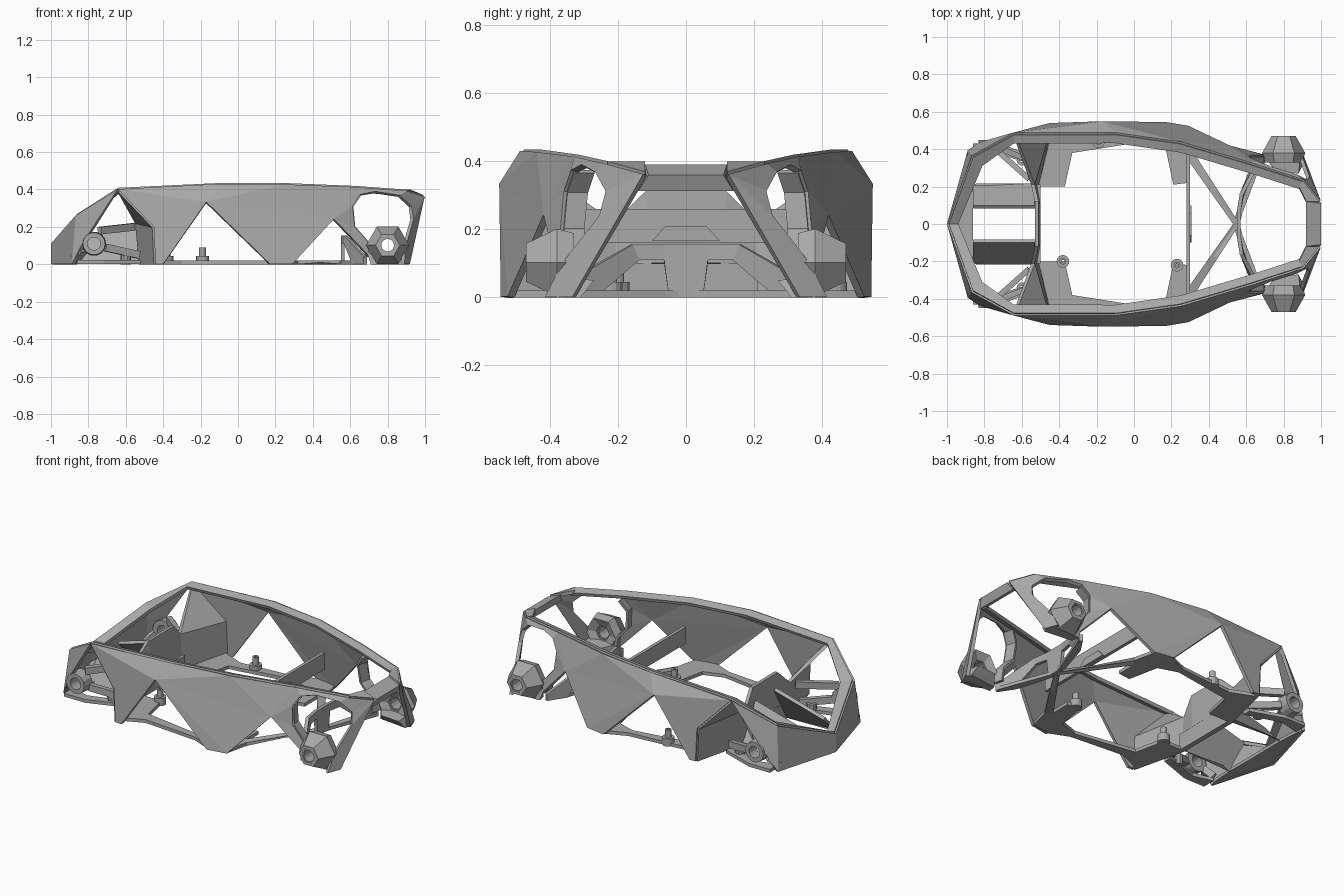
import bpy
import bmesh
import math
from mathutils import Vector, Matrix

default_cube = bpy.data.objects.get("Cube")
if default_cube:
    bpy.data.objects.remove(default_cube, do_unlink=True)

grey = bpy.data.materials.new("plain grey")
grey.use_nodes = True
grey.diffuse_color = (0.4, 0.4, 0.4, 1)
grey.node_tree.nodes["Principled BSDF"].inputs["Base Color"].default_value = (0.4, 0.4, 0.4, 1)


def finish(name, bm, mirror=False, thickness=0):
    """Turn a bmesh into an object, optionally mirrored across y and thickened."""
    bmesh.ops.recalc_face_normals(bm, faces=bm.faces)
    mesh = bpy.data.meshes.new(name)
    bm.to_mesh(mesh)
    bm.free()
    mesh.materials.append(grey)
    obj = bpy.data.objects.new(name, mesh)
    bpy.context.collection.objects.link(obj)
    if mirror:
        mod = obj.modifiers.new("mirror", 'MIRROR')
        mod.use_axis = (False, True, False)
    if thickness:
        mod = obj.modifiers.new("wall", 'SOLIDIFY')
        mod.thickness = thickness
        mod.offset = 0
    return obj


def shell(name, points, faces, thickness=0.02, mirror=True):
    """Faceted sheet from named points."""
    bm = bmesh.new()
    verts = {}
    for face in faces:
        for key in face.split():
            if key not in verts:
                verts[key] = bm.verts.new(points[key])
        bm.faces.new([verts[key] for key in face.split()])
    return finish(name, bm, mirror, thickness)


def box(name, low, high):
    bm = bmesh.new()
    low, high = Vector(low), Vector(high)
    size = Matrix.Diagonal((*(high - low), 1))
    bmesh.ops.create_cube(bm, size=1, matrix=Matrix.Translation((low + high) / 2) @ size)
    return finish(name, bm)


def strut(name, start, end, width, height):
    """Mirrored square bar between two points."""
    bm = bmesh.new()
    start, end = Vector(start), Vector(end)
    way = end - start
    turn = way.to_track_quat('Z', 'Y').to_matrix().to_4x4()
    size = Matrix.Diagonal((width, height, way.length, 1))
    bmesh.ops.create_cube(bm, size=1, matrix=Matrix.Translation((start + end) / 2) @ turn @ size)
    return finish(name, bm, True)


def lathe(name, centre, profile, sides, along_y=False, mirror=False):
    """Revolve a closed (radius, height) loop, about z or y."""
    bm = bmesh.new()
    turn = Matrix.Rotation(-math.pi / 2, 4, 'X') if along_y else Matrix.Identity(4)
    place = Matrix.Translation(centre) @ turn
    rings = []
    for i in range(sides):
        a = math.tau * i / sides
        rings.append([bm.verts.new(place @ Vector((r * math.cos(a), r * math.sin(a), h)))
                      for r, h in profile])
    count = len(profile)
    for i in range(sides):
        here, there = rings[i], rings[(i + 1) % sides]
        for j in range(count):
            k = (j + 1) % count
            bm.faces.new((here[j], here[k], there[k], there[j]))
    return finish(name, bm, mirror)


# Body side: nose, upper rim, panels between the triangular openings
body = {
    "nose_low": (-0.99, 0, 0), "nose_top": (-0.99, 0, 0.11),
    "brow": (-0.86, 0.36, 0.26), "toe": (-0.88, 0.39, 0), "arch_front": (-0.82, 0.43, 0.12),
    "peak": (-0.64, 0.48, 0.4), "elbow": (-0.45, 0.53, 0.2),
    "foot_a": (-0.44, 0.53, 0), "foot_b": (-0.4, 0.53, 0),
    "mid": (-0.17, 0.54, 0.33), "rim_mid": (-0.1, 0.48, 0.425), "rim_back": (0.25, 0.43, 0.425),
    "vee_a": (0.17, 0.535, 0), "vee_b": (0.29, 0.515, 0), "notch": (0.51, 0.41, 0.24),
    "shoulder": (0.62, 0.32, 0.41), "rim_rear": (0.9, 0.23, 0.39), "tail": (0.99, 0.12, 0.36),
    "ring_a": (0.7, 0.36, 0.04), "ring_b": (0.69, 0.36, 0.12), "ring_c": (0.62, 0.36, 0.2),
    "ring_d": (0.61, 0.35, 0.31), "ring_e": (0.65, 0.33, 0.37), "ring_f": (0.73, 0.3, 0.385),
    "ring_g": (0.86, 0.26, 0.365), "ring_h": (0.92, 0.23, 0.31), "ring_i": (0.93, 0.25, 0.24),
    "ring_j": (0.89, 0.36, 0.1), "heel_out": (0.88, 0.41, 0), "heel_in": (0.91, 0.33, 0),
}
shell("body_side", body, [
    "nose_low nose_top brow toe",
    "brow peak arch_front toe",
    "peak mid foot_b foot_a elbow",
    "peak rim_mid mid",
    "rim_mid rim_back mid",
    "mid rim_back notch",
    "mid notch vee_b",
    "mid vee_b vee_a",
    "rim_back shoulder notch",
    "shoulder ring_e ring_d notch",
    "notch ring_d ring_c",
    "notch ring_c ring_b ring_a",
    "shoulder rim_rear ring_g ring_f ring_e",
    "rim_rear tail ring_h ring_g",
    "tail ring_i ring_h",
    "tail heel_in heel_out ring_j ring_i",
])

# Inward lip along the upper rim
rim_keys = ["nose_top", "brow", "peak", "rim_mid", "rim_back", "shoulder", "rim_rear"]
lip = {key: body[key] for key in rim_keys}
for key in rim_keys:
    x, y, z = body[key]
    inward = 0.05 if x < -0.8 else 0
    lip[key + "_in"] = (x + inward, max(y - 0.045, 0), z - 0.015)
shell("rim_lip", lip, [f"{a} {b} {b}_in {a}_in" for a, b in zip(rim_keys, rim_keys[1:])])

# Lining set inward around the front of the rear wheel opening
ring_keys = ["ring_a", "ring_b", "ring_c", "ring_d", "ring_e"]
lining = {key: body[key] for key in ring_keys}
for key in ring_keys:
    x, y, z = body[key]
    lining[key + "_in"] = (x - 0.015, y - 0.06, z)
shell("rear_arch_lining", lining,
      [f"{a} {b} {b}_in {a}_in" for a, b in zip(ring_keys, ring_keys[1:])], 0.015)

# Wall behind the front wheel, and the central bulkhead
well = {
    "peak": body["peak"], "elbow": body["elbow"], "foot": body["foot_a"],
    "inner_low": (-0.52, 0.2, 0), "inner_top": (-0.54, 0.21, 0.22),
    "hub_low": (-0.51, 0, 0.1), "hub_top": (-0.52, 0, 0.31), "crown": (-0.52, 0.12, 0.31),
    "hub_side": (-0.51, 0.1, 0.1),
}
shell("front_bulkhead", well, [
    "peak elbow inner_top",
    "elbow foot inner_low inner_top",
    "inner_top inner_low hub_side crown",
    "crown hub_side hub_low hub_top",
])

# Sloping tunnel sides and nose floor
tunnel = {
    "ridge_front": (-0.86, 0.09, 0.13), "ridge_back": (-0.53, 0.09, 0.22),
    "base_front": (-0.86, 0.21, 0.01), "base_back": (-0.53, 0.21, 0.01),
    "tip": (-0.98, 0, 0.01), "nose_mid": (-0.86, 0, 0.01), "nose_side": (-0.87, 0.37, 0.01),
}
shell("front_tunnel", tunnel, [
    "ridge_front ridge_back base_back base_front",
    "tip nose_mid base_front nose_side",
])

# Floor ring and rear crossing arms
floor = {
    "a": (-0.53, 0.2, 0.01), "b": (-0.37, 0.2, 0.01), "c": (-0.33, 0.38, 0.01),
    "d": (-0.44, 0.51, 0.01), "e": (0.05, 0.44, 0.01), "f": (0.05, 0.48, 0.01),
    "g": (-0.3, 0.45, 0.01), "h": (0.17, 0.4, 0.01), "i": (0.17, 0.53, 0.01),
    "j": (0.29, 0.51, 0.01), "k": (0.21, 0.21, 0.01), "l": (0.29, 0.22, 0.01),
    "m": (0.29, 0.34, 0.01), "n": (0.53, 0, 0.01), "o": (0.565, 0, 0.01),
    "p": (0.32, 0.38, 0.01), "q": (0.61, 0.27, 0.01), "r": (0.69, 0.35, 0.01),
    "s": (0.55, 0.07, 0.01), "t": (0.58, 0.06, 0.01),
}
shell("floor_ring", floor, [
    "a b c d", "c e f g", "c g d", "e h i f", "h m j i", "h k l m",
    "m n o p", "m p j", "n s t o", "s q r t",
])
box("floor_front_edge", (-0.53, -0.21, 0), (-0.5, 0.21, 0.1))

# Rear centre wall with struts arching out to the wheel wells
wall = {
    "low": (0.56, 0, 0), "top": (0.56, 0, 0.155),
    "low_side": (0.56, 0.05, 0), "hip": (0.56, 0.065, 0.11), "top_side": (0.56, 0.06, 0.155),
    "arch": (0.575, 0.14, 0.11), "arch_top": (0.575, 0.16, 0.155),
    "end_low": (0.62, 0.27, 0), "end_out": (0.68, 0.36, 0), "end_top": (0.68, 0.36, 0.04),
}
shell("rear_wall", wall, [
    "low low_side hip top_side top",
    "hip arch arch_top top_side",
    "arch end_low end_out end_top arch_top",
])

# Cross beam with a small raised panel
box("cross_beam", (0.28, -0.4, 0.16), (0.3, 0.4, 0.26))
panel = {"a": (0.303, 0, 0.165), "b": (0.303, 0.1, 0.165), "c": (0.303, 0.06, 0.21), "d": (0.303, 0, 0.21)}
shell("beam_panel", panel, ["a b c d"], 0.008)

# Rear crossbar, its underside wider than its top
bar = {}
for key, x, y, z in (("top", 0.92, 0.12, 0.39), ("edge", 1.0, 0.11, 0.36),
                     ("low", 0.98, 0.14, 0.312), ("inner", 0.92, 0.13, 0.35)):
    bar[key] = (x, -y, z)
    bar[key + "_left"] = (x, y, z)
order = ["top", "edge", "low", "inner"]
shell("rear_crossbar", bar,
      [f"{a} {b} {b}_left {a}_left" for a, b in zip(order, order[1:] + order[:1])]
      + [" ".join(order), " ".join(k + "_left" for k in order)], 0, False)
corner = {"a": bar["top_left"], "b": body["tail"], "c": body["rim_rear"], "d": (0.88, 0.2, 0.385)}
shell("rear_corner", corner, ["a b c d"])

# Rear hubs with round sleeves, each on a solid foot
lathe("rear_hub", (0.8, 0.35, 0.102),
      [(0.045, 0), (0.1, -0.02), (0.115, 0.03), (0.065, 0.12), (0.045, 0.12)], 6, True, True)
lathe("rear_hub_sleeve", (0.8, 0.36, 0.102),
      [(0.034, 0), (0.045, 0), (0.045, 0.108), (0.034, 0.108)], 14, True, True)
foot = bmesh.new()
for x, y, z in ((0.69, 0.37, 0.06), (0.71, 0.38, 0), (0.9, 0.38, 0), (0.89, 0.37, 0.06),
                (0.76, 0.28, 0.05), (0.88, 0.27, 0.05), (0.72, 0.33, 0), (0.9, 0.31, 0)):
    foot.verts.new((x, y, z))
bmesh.ops.convex_hull(foot, input=foot.verts)
finish("rear_hub_foot", foot, True)

# Front hubs with brackets
lathe("front_hub", (-0.77, 0.38, 0.11), [(0.035, 0), (0.065, 0), (0.06, 0.07), (0.035, 0.07)], 14, True, True)
strut("front_upper_bracket", (-0.74, 0.4, 0.18), (-0.56, 0.24, 0.2), 0.03, 0.04)
strut("front_rear_bracket", (-0.71, 0.4, 0.09), (-0.53, 0.33, 0.05), 0.03, 0.04)
strut("front_hub_stay", (-0.83, 0.4, 0.08), (-0.87, 0.36, 0.03), 0.05, 0.04)
lower = {"a": (-0.86, 0.43, 0.012), "b": (-0.72, 0.43, 0.012), "c": (-0.52, 0.36, 0.012),
         "d": (-0.52, 0.31, 0.012), "e": (-0.74, 0.38, 0.012), "f": (-0.86, 0.35, 0.012)}
shell("front_lower_arm", lower, ["a b e f", "b c d e"])
lathe("front_pin", (-0.6, 0.34, 0), [(0.01, 0), (0.028, 0), (0.028, 0.06), (0.01, 0.06)], 10, False, True)

# Three mounting posts
for number, (x, y) in enumerate([(-0.19, 0.44), (-0.38, -0.2), (0.23, -0.22)], 1):
    lathe(f"mounting_post_{number}", (x, y, 0),
          [(0.008, 0), (0.034, 0), (0.034, 0.045), (0.018, 0.045), (0.018, 0.09), (0.008, 0.09)], 14)
